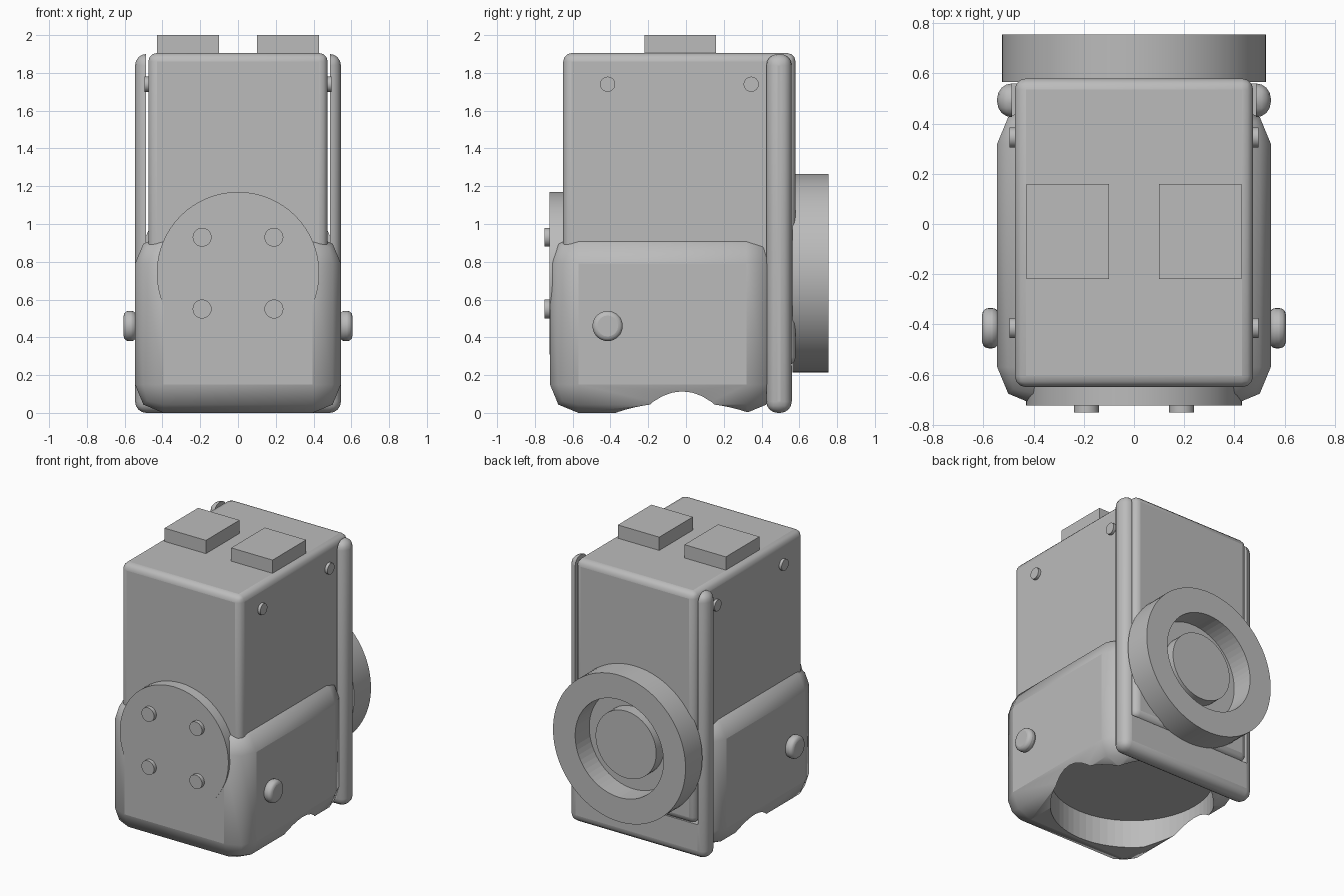
import bpy, bmesh, math
from mathutils import Matrix

if "Cube" in bpy.data.objects:
    bpy.data.objects.remove(bpy.data.objects["Cube"], do_unlink=True)

grey = bpy.data.materials.new("plain_grey")
grey.use_nodes = True
colour = (0.5, 0.5, 0.5, 1)
grey.diffuse_color = colour
grey.node_tree.nodes["Principled BSDF"].inputs["Base Color"].default_value = colour


def finish(name, bm, bevel=0, segments=3):
    mesh = bpy.data.meshes.new(name)
    bm.to_mesh(mesh)
    bm.free()
    mesh.materials.append(grey)
    ob = bpy.data.objects.new(name, mesh)
    bpy.context.collection.objects.link(ob)
    if bevel:
        mod = ob.modifiers.new("Bevel", 'BEVEL')
        mod.width, mod.segments = bevel, segments
        mod.limit_method, mod.angle_limit = 'ANGLE', math.radians(40)
    return ob


def box(name, x, y, z, bevel=0, segments=3):
    """Box given by its (min, max) range on each axis."""
    bm = bmesh.new()
    bmesh.ops.create_cube(bm, size=1)
    for v in bm.verts:
        v.co = [(a + b) / 2 + c * (b - a) for c, (a, b) in zip(v.co, (x, y, z))]
    return finish(name, bm, bevel, segments)


def cylinder(name, centre, radius, depth, axis, bevel=0, sides=64):
    bm = bmesh.new()
    bmesh.ops.create_cone(bm, cap_ends=True, segments=sides, radius1=radius,
                          radius2=radius, depth=depth)
    turn = {'X': Matrix.Rotation(math.pi / 2, 4, 'Y'),
            'Y': Matrix.Rotation(math.pi / 2, 4, 'X'), 'Z': Matrix()}[axis]
    bm.transform(Matrix.Translation(centre) @ turn)
    return finish(name, bm, bevel)


def cut(ob, cutter):
    mod = ob.modifiers.new("Cut", 'BOOLEAN')
    mod.operation, mod.solver, mod.object = 'DIFFERENCE', 'EXACT', cutter
    cutter.hide_render = True
    cutter.hide_set(True)


# Tall housing
box("main_body", (-0.475, 0.475), (-0.65, 0.58), (0.25, 1.905), 0.045)

# Lower shell with a round recess underneath
shell = box("lower_shell", (-0.545, 0.545), (-0.72, 0.47), (0, 0.94), 0.15, 2)
cut(shell, cylinder("recess_cutter", (0, -0.02, 0), 0.53, 0.4, 'Z'))

# U-shaped rear frame
frame = box("rear_frame", (-0.545, 0.545), (0.425, 0.56), (0, 1.9), 0.06, 4)
cut(frame, box("frame_cutter", (-0.487, 0.487), (0, 1), (0.25, 3)))

# Front disc with four pegs
cylinder("front_disc", (0, -0.673, 0.74), 0.43, 0.1, 'Y')
for side in (-1, 1):
    for z in (0.55, 0.93):
        cylinder("front_peg", (side * 0.19, -0.72, z), 0.05, 0.06, 'Y', 0, 32)

# Rear ring with a raised hub in its well
ring = cylinder("rear_ring", (0, 0.66, 0.74), 0.525, 0.19, 'Y', 0, 96)
cut(ring, cylinder("well_cutter", (0, 0.8, 0.74), 0.35, 0.41, 'Y'))
cylinder("rear_hub", (0, 0.63, 0.74), 0.24, 0.1, 'Y')

# Top pads, side buttons and side pegs
for side, word in ((1, "left"), (-1, "right")):
    box(word + "_top_pad", sorted((side * 0.1, side * 0.428)), (-0.22, 0.16), (1.88, 2))
    cylinder(word + "_button", (side * 0.572, -0.415, 0.46), 0.08, 0.066, 'X', 0.025, 32)
    for y in (-0.415, 0.345):
        cylinder(word + "_side_peg", (side * 0.48, y, 1.74), 0.04, 0.03, 'X', 0, 32)

# Smooth shading that keeps hard edges
for ob in bpy.context.collection.objects:
    if ob.type == 'MESH' and not ob.hide_render:
        bpy.ops.object.select_all(action='DESELECT')
        ob.select_set(True)
        bpy.context.view_layer.objects.active = ob
        bpy.ops.object.shade_smooth_by_angle(angle=math.radians(30))
